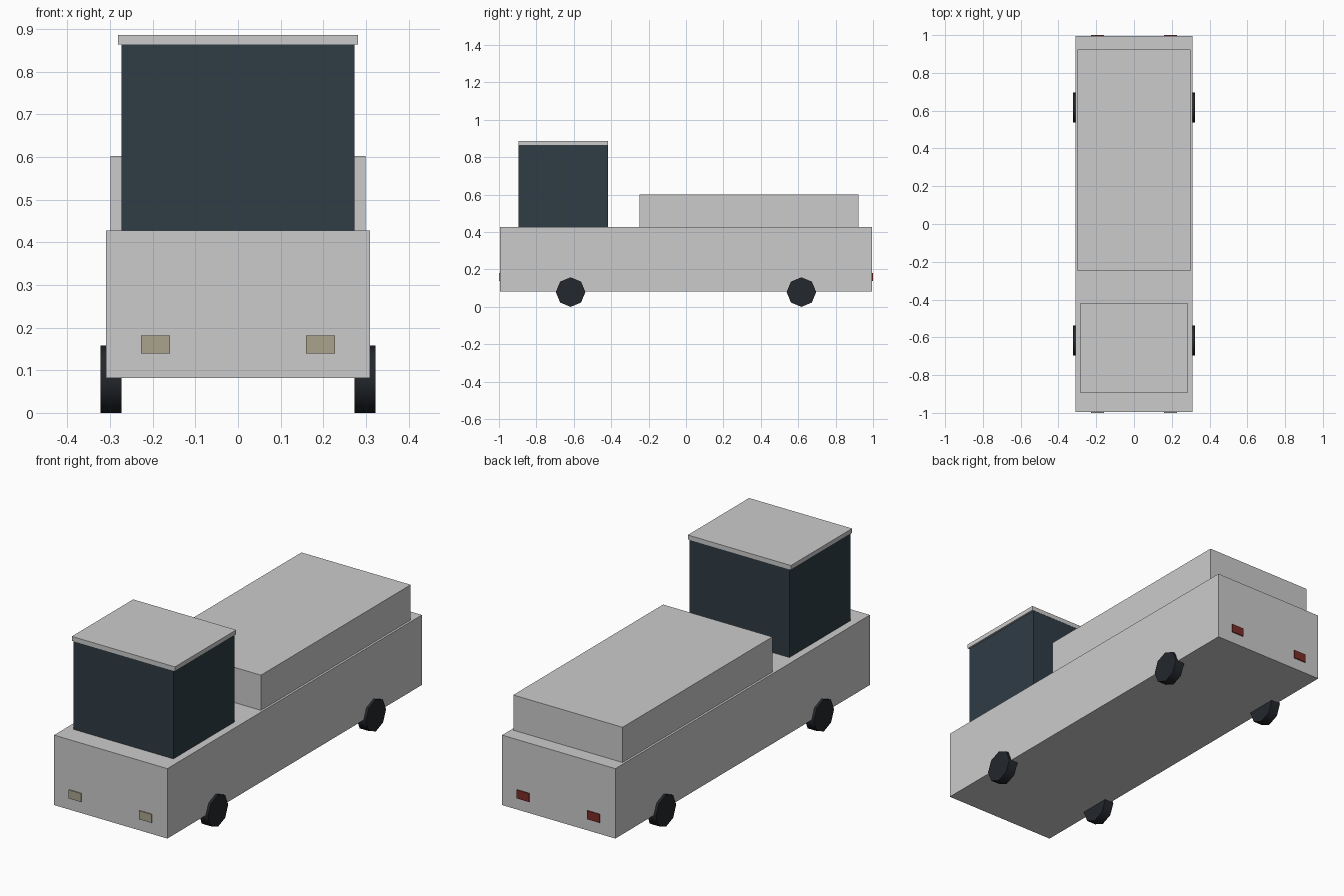
import bpy
from math import pi, radians

if "Cube" in bpy.data.objects:
    bpy.data.objects.remove(bpy.data.objects["Cube"])


def material(name, rgb):
    m = bpy.data.materials.new(name)
    m.diffuse_color = (*rgb, 1)
    m.use_nodes = True
    m.node_tree.nodes["Principled BSDF"].inputs["Base Color"].default_value = m.diffuse_color
    return m


glass = material("dark_glass", (0.028, 0.045, 0.06))
rubber = material("rubber", (0.017, 0.02, 0.025))
lamp = material("lamp_cream", (0.4, 0.37, 0.27))
red = material("lamp_red", (0.2, 0.025, 0.02))


def box(name, x, y, z, mat=None):
    """Box from (min, max) ranges on each axis."""
    r = (x, y, z)
    bpy.ops.mesh.primitive_cube_add(size=1, location=[(a + b) / 2 for a, b in r])
    o = bpy.context.object
    o.name = name
    o.scale = [b - a for a, b in r]
    bpy.ops.object.transform_apply(location=False, rotation=False, scale=True)
    if mat:
        o.data.materials.append(mat)
    return o


# Body, cab and load box
box("body", (-0.31, 0.31), (-0.995, 0.995), (0.082, 0.428))
box("cab_glass", (-0.273, 0.273), (-0.895, -0.418), (0.428, 0.864), glass)
box("cab_roof", (-0.282, 0.282), (-0.896, -0.417), (0.864, 0.886))
box("load_box", (-0.299, 0.299), (-0.248, 0.923), (0.428, 0.602))

for side, sx in (("left", -1), ("right", 1)):
    # Lights
    x = sorted((sx * 0.159, sx * 0.227))
    box(f"headlight_{side}", x, (-1.0, -0.985), (0.139, 0.181), lamp)
    box(f"tail_light_{side}", x, (0.985, 1.0), (0.139, 0.181), red)
    # Eight-sided wheels
    for end, y in (("front", -0.617), ("rear", 0.617)):
        bpy.ops.mesh.primitive_cylinder_add(
            vertices=8, radius=0.079, depth=0.05,
            location=(sx * 0.298, y, 0.079), rotation=(0, pi / 2, 0))
        w = bpy.context.object
        w.name = f"wheel_{end}_{side}"
        w.data.materials.append(rubber)
        bpy.ops.object.shade_smooth_by_angle(angle=radians(50))
